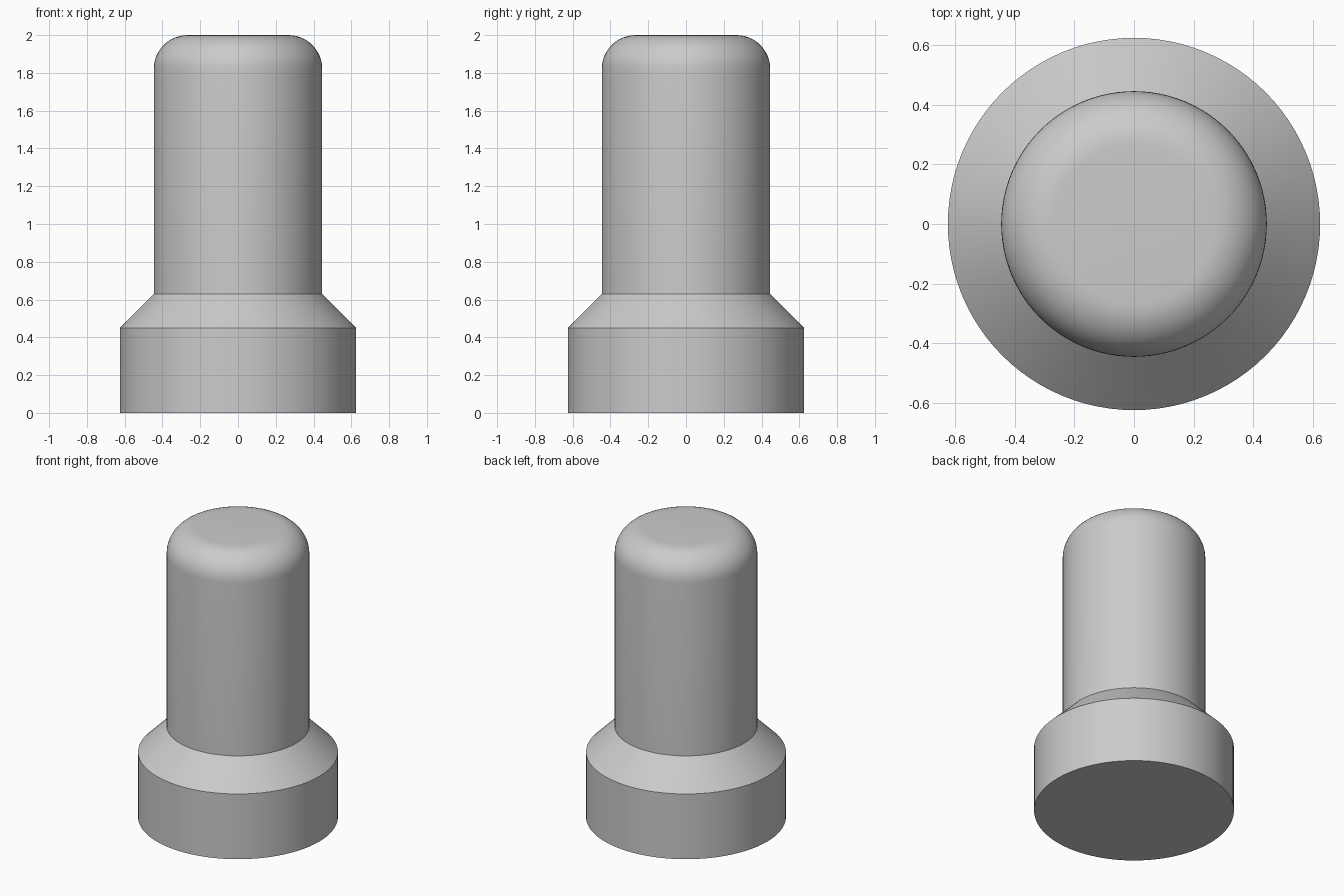
import bpy, bmesh, math

cube = bpy.data.objects.get("Cube")
if cube:
    bpy.data.objects.remove(cube, do_unlink=True)

SEGMENTS = 96
BASE_R, POST_R, FILLET = 0.625, 0.446, 0.179
BASE_H, HEIGHT = 0.45, 2.0

grey = bpy.data.materials.new("plain grey")
grey.use_nodes = True
colour = (0.6, 0.6, 0.6, 1)
grey.diffuse_color = colour
grey.node_tree.nodes["Principled BSDF"].inputs["Base Color"].default_value = colour

# Half profile: base, sloped shoulder, post and rounded top edge
profile = [(BASE_R, 0), (BASE_R, BASE_H), (POST_R, BASE_H + BASE_R - POST_R)]
STEPS = 12
for i in range(STEPS + 1):
    a = math.pi / 2 * i / STEPS
    profile.append((POST_R - FILLET + FILLET * math.cos(a),
                    HEIGHT - FILLET + FILLET * math.sin(a)))

# Revolve the profile and close both ends
bm = bmesh.new()
rings = []
for r, z in profile:
    angles = [2 * math.pi * k / SEGMENTS for k in range(SEGMENTS)]
    rings.append([bm.verts.new((r * math.cos(a), r * math.sin(a), z)) for a in angles])
for low, high in zip(rings, rings[1:]):
    for k in range(SEGMENTS):
        n = (k + 1) % SEGMENTS
        bm.faces.new((low[k], low[n], high[n], high[k]))
bm.faces.new(rings[0][::-1])
bm.faces.new(rings[-1])

mesh = bpy.data.meshes.new("stepped_post")
bm.to_mesh(mesh)
bm.free()
mesh.materials.append(grey)
post = bpy.data.objects.new("stepped_post", mesh)
bpy.context.collection.objects.link(post)

# Smooth round walls with crisp shoulder and base edges
bpy.ops.object.select_all(action="DESELECT")
post.select_set(True)
bpy.context.view_layer.objects.active = post
bpy.ops.object.shade_smooth_by_angle(angle=math.radians(30))
